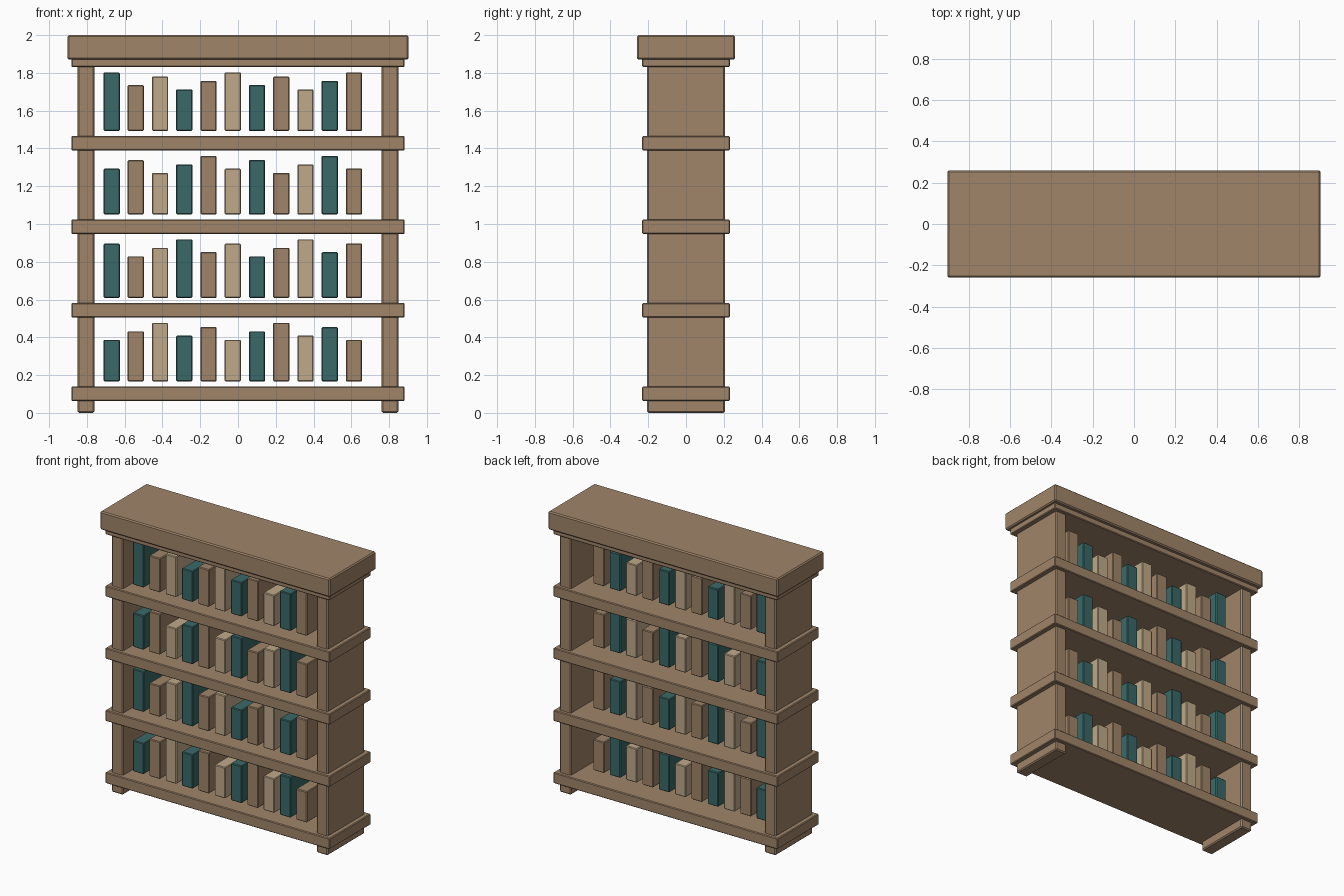
import bpy

if "Cube" in bpy.data.objects:
    bpy.data.objects.remove(bpy.data.objects["Cube"])


def make_material(name, color):
    mat = bpy.data.materials.new(name)
    mat.diffuse_color = (*color, 1.0)
    mat.use_nodes = True
    mat.node_tree.nodes["Principled BSDF"].inputs["Base Color"].default_value = mat.diffuse_color
    return mat


wood = make_material("brown wood", (0.352, 0.235, 0.144))
teal = make_material("teal cover", (0.042, 0.141, 0.138))
tan = make_material("tan cover", (0.527, 0.402, 0.254))


def box(name, x, y, z, mat, bevel):
    """Bevelled box from (min, max) ranges on each axis."""
    ranges = (x, y, z)
    bpy.ops.mesh.primitive_cube_add(size=1, location=[(a + b) / 2 for a, b in ranges])
    obj = bpy.context.object
    obj.name = name
    obj.scale = [b - a for a, b in ranges]
    bpy.ops.object.transform_apply(location=False, rotation=False, scale=True)
    mod = obj.modifiers.new("soft_edges", 'BEVEL')
    mod.width = bevel
    mod.segments = 1
    obj.data.materials.append(mat)
    return obj


# Side panels, which also form the feet
for name, x in (("left_side", (-0.85, -0.76)), ("right_side", (0.76, 0.85))):
    box(name, x, (-0.207, 0.207), (0.0, 1.88), wood, 0.008)

# Shelves; the highest one tucks into the top board
SHELF_STEP = 0.442
for i in range(5):
    z = 0.063 + SHELF_STEP * i
    box(f"shelf_{i + 1}", (-0.882, 0.882), (-0.232, 0.232), (z, z + 0.077), wood, 0.005)

# Top board
box("top_board", (-0.903, 0.903), (-0.26, 0.26), (1.87, 2.0), wood, 0.008)

# Books: repeating covers and five repeating heights, shifted on each row
covers = (teal, wood, tan)
for row in range(4):
    base = 0.167 + SHELF_STEP * row
    for i in range(11):
        x = -0.669 + 0.1283 * i
        height = 0.22 + 0.0225 * ((2 * i + 3 * row) % 5)
        box(f"book_{row + 1}_{i + 1}", (x - 0.043, x + 0.043), (-0.165, 0.105),
            (base, base + height), covers[i % 3], 0.005)
